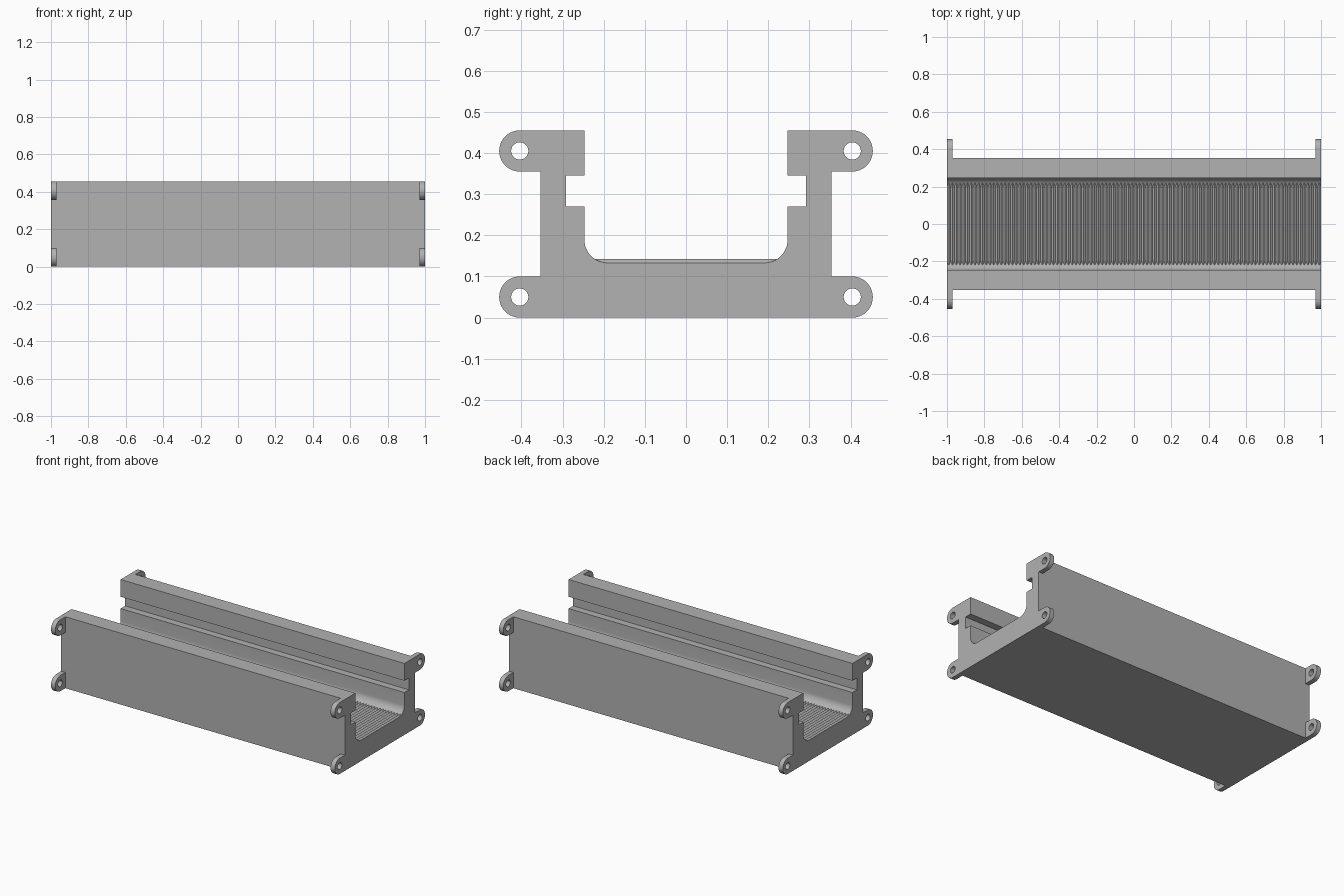
import bpy, bmesh
from math import cos, sin, pi, radians
from mathutils import Matrix

cube = bpy.data.objects.get("Cube")
if cube:
    bpy.data.objects.remove(cube, do_unlink=True)

grey = bpy.data.materials.new("plain_grey")
grey.use_nodes = True
grey.diffuse_color = (0.445, 0.445, 0.445, 1)
grey.node_tree.nodes["Principled BSDF"].inputs["Base Color"].default_value = grey.diffuse_color

# Local profile plane to world: along the length (x) or across the width (y)
ALONG_X = Matrix(((0, 0, 1), (1, 0, 0), (0, 1, 0))).to_4x4()
ALONG_Y = Matrix(((1, 0, 0), (0, 0, -1), (0, 1, 0))).to_4x4()


def arc(cx, cy, r, start, end, steps):
    angles = [radians(start + (end - start) * i / steps) for i in range(steps + 1)]
    return [(cx + r * cos(a), cy + r * sin(a)) for a in angles]


def extrude_profile(name, loops, depth, frame, offset=(0, 0, 0)):
    """Fill closed loops (inner ones become holes) and extrude them to a solid."""
    curve = bpy.data.curves.new(name, "CURVE")
    curve.dimensions = "2D"
    curve.fill_mode = "BOTH"
    curve.extrude = depth / 2
    for loop in loops:
        spline = curve.splines.new("POLY")
        spline.points.add(len(loop) - 1)
        for point, (u, v) in zip(spline.points, loop):
            point.co = (u, v, 0, 1)
        spline.use_cyclic_u = True
    temp = bpy.data.objects.new(name + "_profile", curve)
    bpy.context.collection.objects.link(temp)
    graph = bpy.context.evaluated_depsgraph_get()
    mesh = bpy.data.meshes.new_from_object(temp.evaluated_get(graph))
    bpy.data.objects.remove(temp, do_unlink=True)
    bm = bmesh.new()
    bm.from_mesh(mesh)
    bmesh.ops.remove_doubles(bm, verts=bm.verts, dist=1e-5)
    bm.transform(Matrix.Translation(offset) @ frame)
    bmesh.ops.recalc_face_normals(bm, faces=bm.faces)
    bm.to_mesh(mesh)
    bm.free()
    mesh.name = name
    mesh.materials.clear()
    mesh.materials.append(grey)
    obj = bpy.data.objects.new(name, mesh)
    bpy.context.collection.objects.link(obj)
    bpy.ops.object.select_all(action="DESELECT")
    obj.select_set(True)
    bpy.context.view_layer.objects.active = obj
    bpy.ops.object.shade_smooth_by_angle(angle=radians(30))
    return obj


# Channel body: slotted side walls with rounded inner corners
outer, inner, slot = 0.353, 0.247, 0.292
top, floor, fillet = 0.455, 0.133, 0.057
half = [(outer, 0), (outer, top), (inner, top), (inner, 0.345), (slot, 0.345),
        (slot, 0.27), (inner, 0.27)]
half += arc(inner - fillet, floor + fillet, fillet, 0, -90, 12)
mirrored = [(-y, z) for y, z in reversed(half)]
extrude_profile("channel_body", [half + mirrored], 2, ALONG_X)

# Fine ridges across the channel floor
count, crest = 100, 0.142
pitch = 2 / count
ridges = [(-1, floor - 0.01)]
for i in range(count):
    ridges += [(-1 + i * pitch, floor), (-1 + (i + 0.5) * pitch, crest)]
ridges += [(1, floor), (1, floor - 0.01)]
extrude_profile("floor_ridges", [ridges], 0.446, ALONG_Y)

# Mounting ears with bolt holes at all eight corners
ear_y, ear_r, ear_depth = 0.404, 0.05, 0.03
for end, sx in (("left", 1), ("right", -1)):
    for side, sy in (("front", -1), ("back", 1)):
        for level, z in (("lower", ear_r), ("upper", top - ear_r)):
            rim = [(outer, z - ear_r)] + arc(ear_y, z, ear_r, -90, 90, 20) + [(outer, z + ear_r)]
            hole = arc(ear_y, z, 0.021, 0, 345, 23)
            loops = [[(sy * y, h) for y, h in loop] for loop in (rim, hole)]
            extrude_profile(f"{side}_{end}_{level}_ear", loops, ear_depth, ALONG_X,
                            (sx * (1 - ear_depth / 2), 0, 0))
